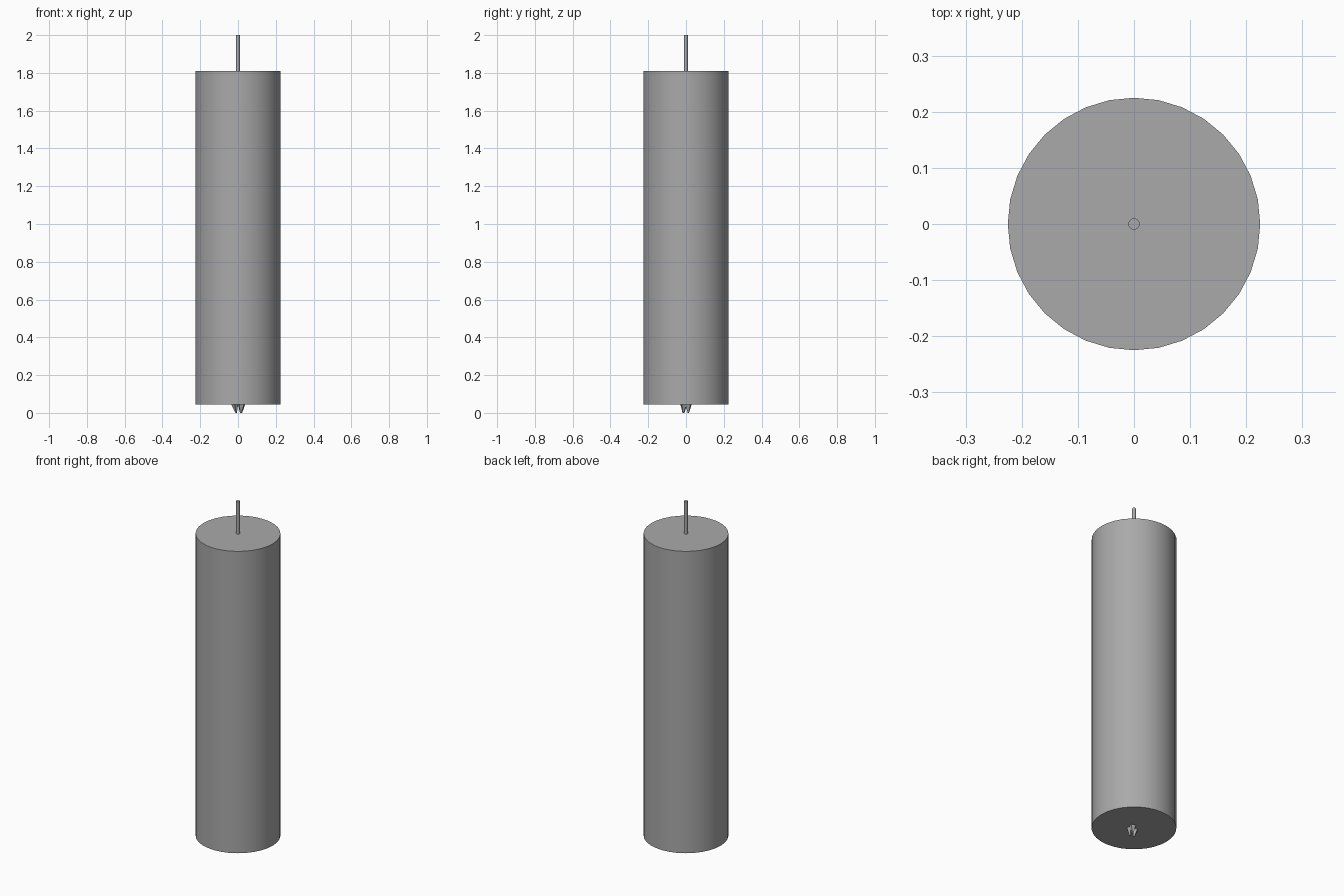
import bpy
from math import pi

cube = bpy.data.objects.get("Cube")
if cube:
    bpy.data.objects.remove(cube, do_unlink=True)

grey = bpy.data.materials.new("plain grey")
grey.use_nodes = True
colour = (0.4, 0.4, 0.4, 1)
grey.diffuse_color = colour
grey.node_tree.nodes["Principled BSDF"].inputs["Base Color"].default_value = colour


def taper(name, sides, r_low, r_high, z_low, z_high, x=0, y=0, turn=0, smooth=True):
    """Upright cylinder or cone between two heights."""
    bpy.ops.mesh.primitive_cone_add(
        vertices=sides, radius1=r_low, radius2=r_high, depth=z_high - z_low,
        location=(x, y, (z_low + z_high) / 2), rotation=(0, 0, turn))
    part = bpy.context.object
    part.name = name
    part.data.materials.append(grey)
    if smooth:
        bpy.ops.object.shade_smooth_by_angle(angle=pi / 6)
    return part


# Main cylinder and the thin rod standing on its top
taper("body", 32, 0.225, 0.225, 0.045, 1.81)
taper("top_rod", 16, 0.01, 0.01, 1.80, 2.0)

# Small pointed prongs under the base, leaning towards the centre
prongs = [(-0.018, -0.012, 0.008), (0.022, 0.014, -0.004), (0.016, -0.012, -0.004)]
for i, (x, y, lean) in enumerate(prongs):
    prong = taper(f"bottom_prong_{i + 1}", 4, 0.004, 0.019, 0, 0.046, x, y,
                  turn=i * pi / 6, smooth=False)
    for v in prong.data.vertices:
        if v.co.z < 0:
            v.co.x += lean
